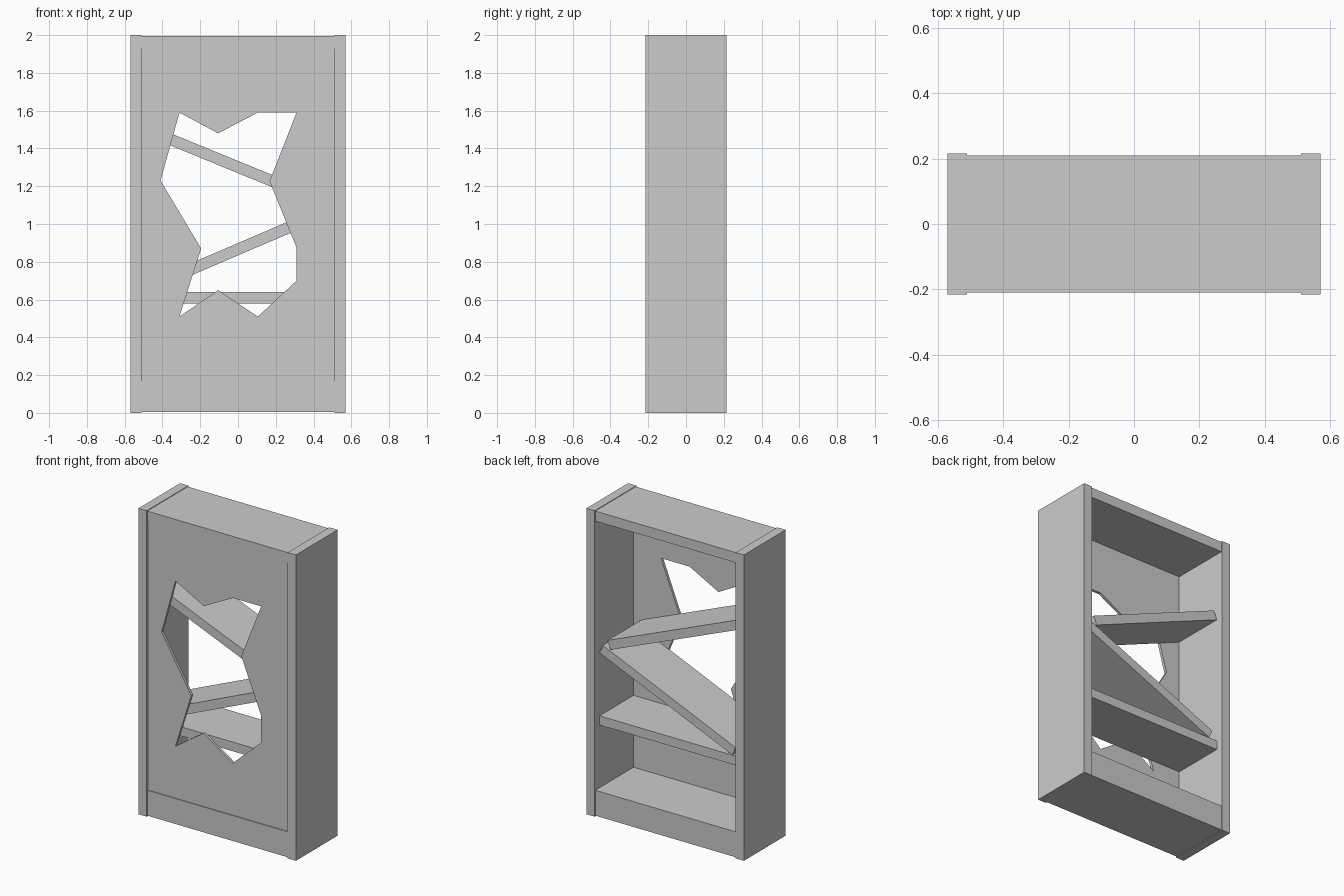
import bpy, math
from mathutils import Vector

if "Cube" in bpy.data.objects:
    bpy.data.objects.remove(bpy.data.objects["Cube"])

BACK, FRONT = 0.165, -0.19   # depth range of the inner shelves


def prism(name, profile, y0, y1):
    """Extrude an x/z profile from y0 to y1."""
    n = len(profile)
    verts = [(x, y0, z) for x, z in profile] + [(x, y1, z) for x, z in profile]
    faces = [tuple(range(n)), tuple(reversed(range(n, 2 * n)))]
    faces += [(i, n + i, n + (i + 1) % n, (i + 1) % n) for i in range(n)]
    me = bpy.data.meshes.new(name)
    me.from_pydata(verts, [], faces)
    me.update()
    ob = bpy.data.objects.new(name, me)
    bpy.context.collection.objects.link(ob)
    return ob


def rect(x0, x1, z0, z1):
    return [(x0, z0), (x1, z0), (x1, z1), (x0, z1)]


def board(name, start, end, thick=0.06):
    """Straight shelf board given by the ends of its underside."""
    a, b = Vector(start), Vector(end)
    d = (b - a).normalized()
    up = Vector((-d.y, d.x)) * thick
    prism(name, [tuple(p) for p in (a, b, b + up, a + up)], FRONT, BACK)


# Side panels
for side, x in (("left", -0.54), ("right", 0.54)):
    prism(side + "_side_panel", rect(x - 0.03, x + 0.03, 0, 2), -0.215, 0.215)

# Top board and plinth
prism("top_board", rect(-0.51, 0.51, 1.93, 1.996), -0.209, 0.209)
prism("plinth", rect(-0.51, 0.51, 0.004, 0.17), -0.209, 0.209)

# Flat and slanted shelves
board("flat_shelf", (-0.51, 0.58), (0.51, 0.58))
board("middle_slanted_shelf", (-0.45, 0.641), (0.51, 1.052))
board("upper_slanted_shelf", (-0.51, 1.478), (0.43, 1.093))

# Front panel with irregular cut-out
hole = [(-0.31, 1.59), (-0.105, 1.48), (0.105, 1.59), (0.31, 1.59),
        (0.167, 1.227), (0.31, 0.875), (0.31, 0.70), (0.105, 0.51),
        (-0.105, 0.65), (-0.31, 0.51), (-0.195, 0.87), (-0.41, 1.23)]
cu = bpy.data.curves.new("front_panel", 'CURVE')
cu.dimensions = '2D'
cu.fill_mode = 'BOTH'
cu.extrude = 0.009
for pts in (rect(-0.51, 0.51, 0.17, 1.93), hole):
    sp = cu.splines.new('POLY')
    sp.points.add(len(pts) - 1)
    for p, (x, z) in zip(sp.points, pts):
        p.co = (x, z, 0, 1)
    sp.use_cyclic_u = True
    sp.use_smooth = False
panel = bpy.data.objects.new("front_panel", cu)
panel.location.y = -0.195
panel.rotation_euler.x = math.radians(90)
bpy.context.collection.objects.link(panel)
bpy.context.view_layer.objects.active = panel
panel.select_set(True)
bpy.ops.object.convert(target='MESH')
